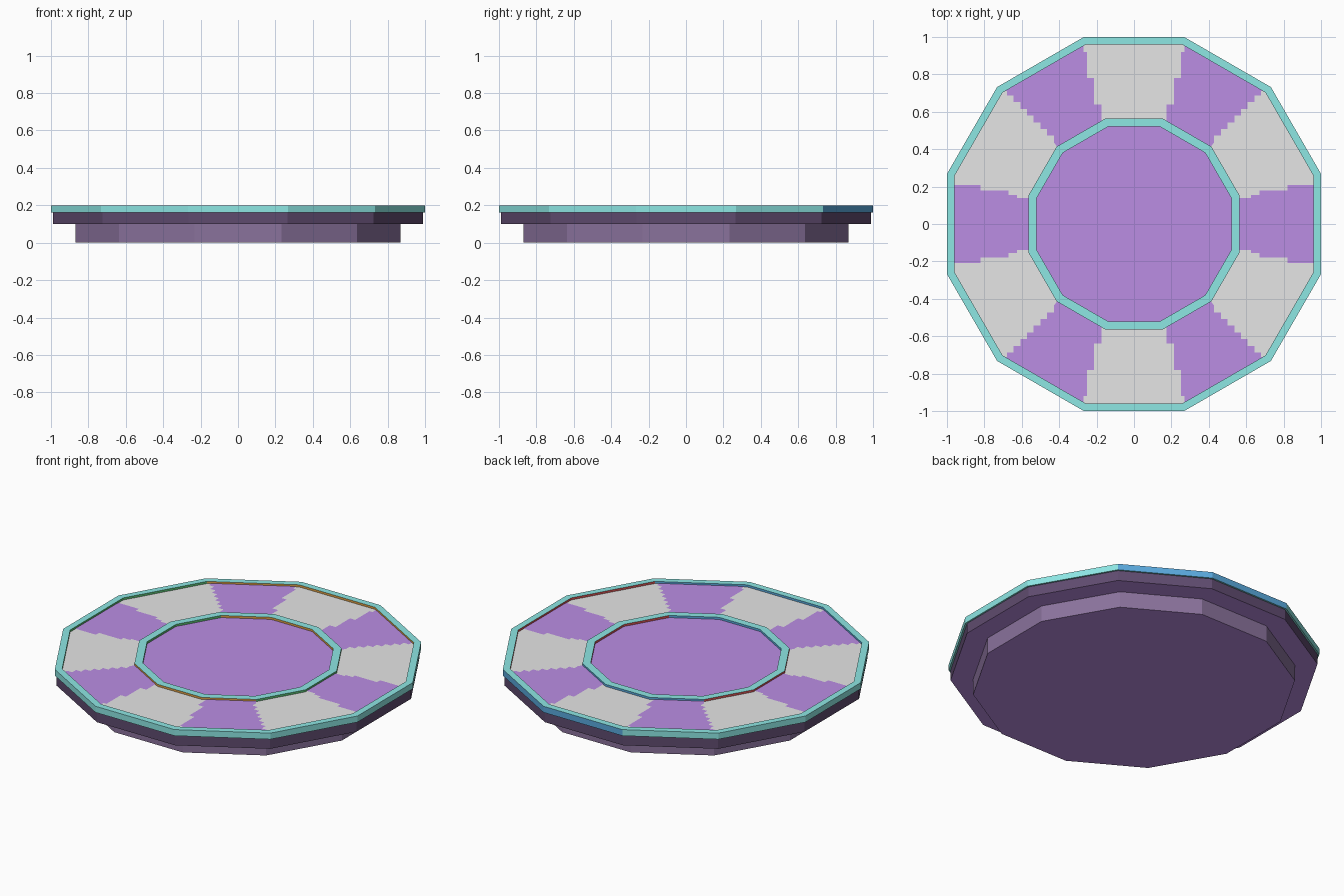
import bpy, bmesh, math

if "Cube" in bpy.data.objects:
    bpy.data.objects.remove(bpy.data.objects["Cube"])

SIDES = 12
FLOOR_Z = 0.187


def material(name, r, g, b):
    lin = [((c / 255 + 0.055) / 1.055) ** 2.4 for c in (r, g, b)]
    m = bpy.data.materials.new(name)
    m.diffuse_color = (*lin, 1)
    m.use_nodes = True
    m.node_tree.nodes["Principled BSDF"].inputs["Base Color"].default_value = m.diffuse_color
    return m


teal = material("teal", 141, 231, 228)
blue = material("blue", 90, 170, 222)
orange = material("orange", 222, 160, 70)
red = material("red", 215, 85, 85)
green = material("green", 90, 190, 115)
violet = material("violet", 187, 141, 228)
grey = material("light_grey", 230, 230, 230)
dark_plum = material("dark_plum", 95, 75, 111)
mid_plum = material("mid_plum", 138, 114, 156)


def finish(name, bm, mats):
    me = bpy.data.meshes.new(name)
    bm.to_mesh(me)
    bm.free()
    for m in mats:
        me.materials.append(m)
    ob = bpy.data.objects.new(name, me)
    bpy.context.collection.objects.link(ob)
    return ob


def lathe(name, profile, mats, rule, cap_bottom=False, cap_top=False):
    """Twelve-sided sweep of (apothem, z); rule(step, side angle) -> material slot."""
    bm = bmesh.new()
    rows = []
    for a, z in profile:
        r = a / math.cos(math.pi / SIDES)
        rows.append([bm.verts.new((r * math.cos(math.radians(30 * k - 15)),
                                   r * math.sin(math.radians(30 * k - 15)), z))
                     for k in range(SIDES)])
    for i in range(len(rows) - 1):
        lo, hi = rows[i], rows[i + 1]
        for k in range(SIDES):
            n = (k + 1) % SIDES
            f = bm.faces.new((lo[k], lo[n], hi[n], hi[k]))
            f.material_index = rule(i, 30 * k)
    if cap_bottom:
        bm.faces.new(rows[0][::-1]).material_index = rule(-1, 0)
    if cap_top:
        bm.faces.new(rows[-1]).material_index = rule(len(rows), 0)
    return finish(name, bm, mats)


# Stepped base: narrow foot, wide flange, violet undersides
lathe("foot", [(0.868, 0), (0.868, 0.099)], [mid_plum, violet],
      lambda i, a: 1 if i == -1 else 0, cap_bottom=True)
lathe("flange", [(0.868, 0.099), (0.99, 0.099), (0.99, 0.162)], [dark_plum, violet],
      lambda i, a: 1 if i == 0 else 0)

# Floor: grey outer band, violet centre
lathe("floor", [(0.98, FLOOR_Z), (0.54, FLOOR_Z)], [grey, violet],
      lambda i, a: 1 if i > 0 else 0, cap_top=True)

# Raised rims: wall colour follows the direction the wall faces
TEAL, BLUE, ORANGE, RED, GREEN = range(5)
rim_mats = [teal, blue, orange, red, green]


def by_direction(angle):
    angle %= 360
    if 60 <= angle <= 120:
        return BLUE
    if 120 < angle < 240:
        return RED
    if 240 <= angle <= 300:
        return ORANGE
    return GREEN


def outer_rule(i, a):
    if i == 1:
        return BLUE if a in (60, 90) else TEAL
    return by_direction(a + 180) if i == 3 else TEAL


def inner_rule(i, a):
    if i == 1:
        return by_direction(a)
    return by_direction(a + 180) if i == 3 else TEAL


lathe("outer_rim", [(0.96, 0.162), (1.0, 0.162), (1.0, 0.2), (0.96, 0.2), (0.96, 0.18)],
      rim_mats, outer_rule)
lathe("inner_rim", [(0.52, 0.18), (0.565, 0.18), (0.565, 0.2), (0.52, 0.2), (0.52, 0.18)],
      rim_mats, inner_rule)


# Violet stair-edged patches on the floor band
def patch(name, pts):
    bm = bmesh.new()
    f = bm.faces.new([bm.verts.new((x, y, FLOOR_Z + 0.002)) for x, y in pts])
    f.normal_update()
    if f.normal.z < 0:
        f.normal_flip()
    bmesh.ops.triangulate(bm, faces=bm.faces[:])
    finish(name, bm, [violet])


side = [(0.545, 0.14), (0.625, 0.14), (0.625, 0.155), (0.67, 0.155), (0.67, 0.178),
        (0.82, 0.178), (0.82, 0.208), (0.975, 0.208)]
steep = [(0.175, 0.55), (0.175, 0.64), (0.215, 0.64), (0.215, 0.78), (0.25, 0.78),
         (0.25, 0.92), (0.27, 0.92), (0.27, 0.975)]
stairs = [(0.71, 0.71)]
for s in range(8):
    x = 0.68 - 0.036 * s
    stairs += [(x, stairs[-1][1]), (x, x + 0.008)]
stairs.append((0.40, 0.40))

for sx, label in ((1, "right"), (-1, "left")):
    pts = side + [(x, -y) for x, y in reversed(side)]
    patch("patch_" + label, [(sx * x, y) for x, y in pts])
    for sy, label2 in ((1, "back"), (-1, "front")):
        patch("patch_" + label2 + "_" + label,
              [(sx * x, sy * y) for x, y in steep + stairs])
